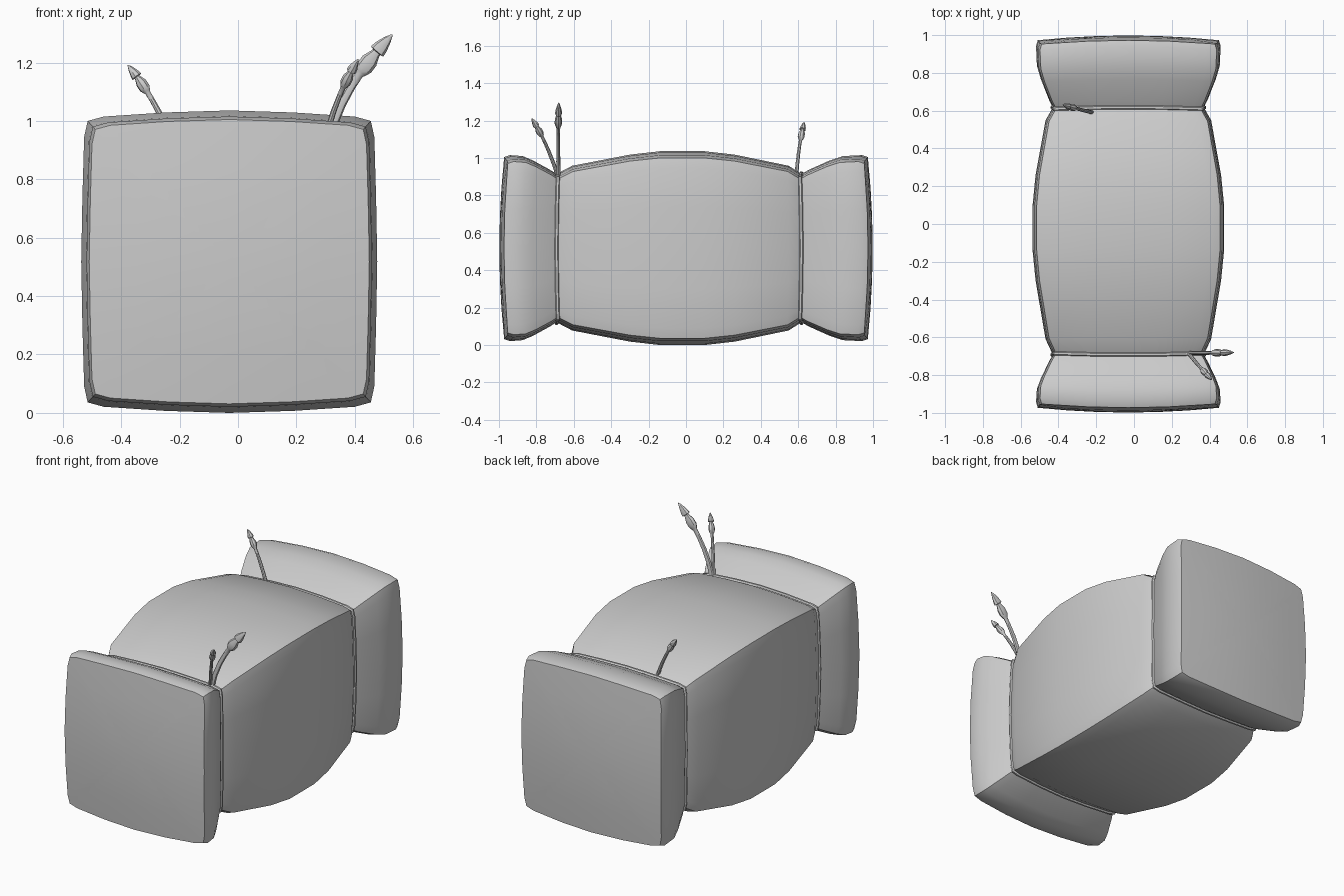
import bpy, bmesh, math
from mathutils import Vector

if "Cube" in bpy.data.objects:
    bpy.data.objects.remove(bpy.data.objects["Cube"])

CX, CZ = -0.03, 0.518
HX, HZ = 0.507, 0.518


def finish(bm, name, angle):
    bmesh.ops.recalc_face_normals(bm, faces=bm.faces)
    me = bpy.data.meshes.new(name)
    bm.to_mesh(me)
    bm.free()
    ob = bpy.data.objects.new(name, me)
    bpy.context.collection.objects.link(ob)
    bpy.ops.object.select_all(action='DESELECT')
    ob.select_set(True)
    bpy.context.view_layer.objects.active = ob
    bpy.ops.object.shade_smooth_by_angle(angle=math.radians(angle))
    return ob


def loft(bm, rings):
    rows = [[bm.verts.new(p) for p in ring] for ring in rings]
    n = len(rows[0])
    for a, b in zip(rows, rows[1:]):
        for i in range(n):
            j = (i + 1) % n
            bm.faces.new((a[i], a[j], b[j], b[i]))
    return rows


def cap(bm, ring, co):
    tip = bm.verts.new(co)
    for i in range(len(ring)):
        bm.faces.new((ring[i], ring[(i + 1) % len(ring)], tip))


# Bowed square cross-section with clipped corners, mirrored into four quarters
quarter = [(0, HZ), (0.22, 0.511), (0.43, 0.497), (0.485, 0.482),
           (0.497, 0.427), (0.503, 0.22), (HX, 0)]
top_right = quarter[:-1]
bottom_right = [(x, -z) for x, z in reversed(quarter[1:])]
half = top_right + bottom_right
section = half + [(-x, -z) for x, z in half]


def ring(y, s, bow, inner=1.0):
    pts = []
    for x, z in section:
        px, pz = x * (0.9 * s + 0.1) * inner, z * s * inner
        off = bow * (2 - (px / 0.47) ** 2 - (pz / 0.47) ** 2)
        pts.append((CX + px, y + off, CZ + pz))
    return pts


# Bale body: lofted stations (y, scale, outward bow), pinched at both straps
PINCH_F, PINCH_B = -0.677, 0.602
stations = [
    (-0.95, 0.94, -0.024), (-0.92, 0.96, -0.024), (-0.855, 0.95, -0.02),
    (-0.80, 0.905, -0.018), (-0.71, 0.81, -0.015), (PINCH_F, 0.765, -0.012),
    (-0.60, 0.85, -0.008), (-0.30, 0.965, 0), (-0.14, 1.0, 0), (0.10, 1.0, 0),
    (0.26, 0.965, 0), (0.54, 0.85, 0.008), (PINCH_B, 0.765, 0.012),
    (0.64, 0.81, 0.015), (0.75, 0.905, 0.018), (0.82, 0.95, 0.02),
    (0.92, 0.96, 0.024), (0.95, 0.94, 0.024)]
front_face = [ring(-0.95, 0.94, -0.024, k) for k in (0.33, 0.66)]
back_face = [ring(0.95, 0.94, 0.024, k) for k in (0.66, 0.33)]
bm = bmesh.new()
rows = loft(bm, front_face + [ring(*s) for s in stations] + back_face)
cap(bm, rows[0], (CX, -0.998, CZ))
cap(bm, rows[-1], (CX, 0.998, CZ))
finish(bm, "bale_body", 38)


# Straps: thin cords sitting in the pinched grooves
def strap(name, y, bow):
    loops = []
    for k in range(7):
        a = 2 * math.pi * k / 6
        grow = 0.010 * math.sin(a)
        loops.append(ring(y + 0.011 * math.cos(a), 0.775 + grow / 0.5, bow))
    bm = bmesh.new()
    loft(bm, loops)
    bmesh.ops.remove_doubles(bm, verts=bm.verts, dist=1e-5)
    finish(bm, name, 50)


strap("front_strap", PINCH_F, -0.012)
strap("back_strap", PINCH_B, 0.012)

# Cord ends: curved stem, knot, then pointed tassel (path fraction, radius factor)
profile = [(0, 0.55), (0.2, 0.55), (0.4, 0.52), (0.55, 0.48), (0.65, 0.48),
           (0.67, 0.7), (0.71, 1.0), (0.77, 1.0), (0.83, 0.6), (0.845, 0.55),
           (0.85, 0.95), (0.89, 0.85), (0.95, 0.5), (0.99, 0.15)]


def cord_end(name, base, mid, tip, radius, flat):
    p0, p1, p2 = Vector(base), Vector(mid), Vector(tip)
    side = Vector((p2 - p0).cross(Vector((0, 0, 1)))).normalized()
    rings = []
    for t, f in profile:
        c = (1 - t) ** 2 * p0 + 2 * t * (1 - t) * p1 + t * t * p2
        d = ((1 - t) * (p1 - p0) + t * (p2 - p1)).normalized()
        n = side.cross(d).normalized()
        rings.append([c + radius * f * (math.cos(a) * n + flat * math.sin(a) * side)
                      for a in (math.pi * i / 4 for i in range(8))])
    bm = bmesh.new()
    rows = loft(bm, rings)
    cap(bm, rows[0], p0)
    cap(bm, rows[-1], p2)
    finish(bm, name, 40)


cord_end("long_cord_end", (0.30, -0.682, 0.90), (0.34, -0.685, 1.10),
         (0.53, -0.68, 1.297), 0.029, 0.68)
cord_end("short_cord_end", (0.29, -0.685, 0.90), (0.33, -0.74, 1.08),
         (0.412, -0.825, 1.212), 0.019, 0.95)
cord_end("back_cord_end", (-0.215, 0.59, 0.90), (-0.27, 0.60, 1.06),
         (-0.378, 0.632, 1.192), 0.0195, 0.95)
